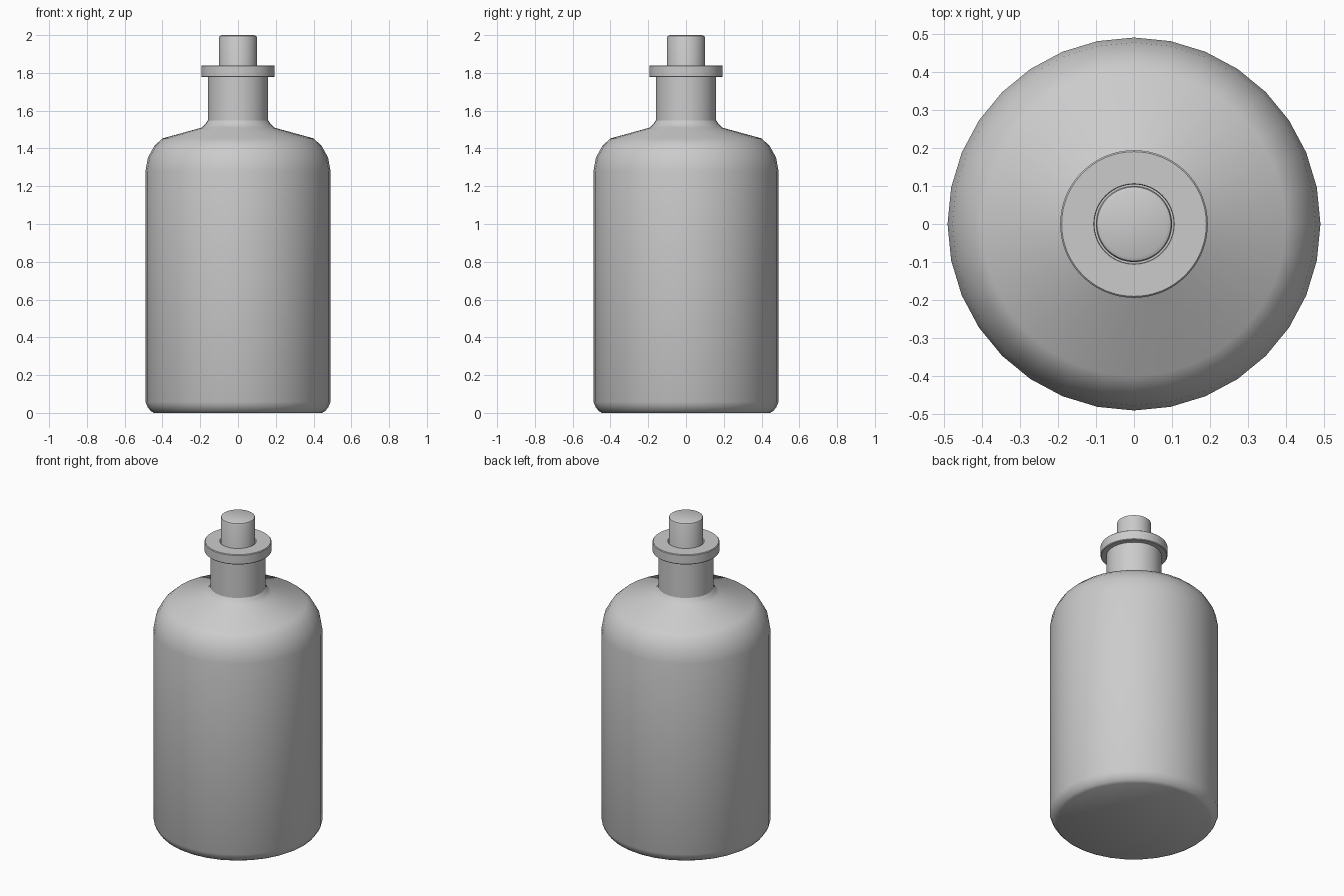
import bpy, bmesh
from math import sin, cos, pi, radians

if "Cube" in bpy.data.objects:
    bpy.data.objects.remove(bpy.data.objects["Cube"])


def lathe(name, profile, sides, angle):
    """Revolve (radius, height) points around z; radius 0 makes a pole."""
    bm = bmesh.new()
    rings = []
    for r, z in profile:
        if r == 0:
            rings.append([bm.verts.new((0, 0, z))] * sides)
        else:
            rings.append([bm.verts.new((r * cos(2 * pi * i / sides),
                                        r * sin(2 * pi * i / sides), z))
                          for i in range(sides)])
    for a, b in zip(rings, rings[1:]):
        for i in range(sides):
            j = (i + 1) % sides
            bm.faces.new(list(dict.fromkeys((a[i], a[j], b[j], b[i]))))
    bmesh.ops.recalc_face_normals(bm, faces=bm.faces)
    mesh = bpy.data.meshes.new(name)
    bm.to_mesh(mesh)
    bm.free()
    obj = bpy.data.objects.new(name, mesh)
    bpy.context.collection.objects.link(obj)
    bpy.ops.object.select_all(action='DESELECT')
    obj.select_set(True)
    bpy.context.view_layer.objects.active = obj
    bpy.ops.object.shade_smooth_by_angle(angle=radians(angle))
    return obj


# Bottle body: base, wall, rounded shoulder
lathe("bottle_body", [
    (0, 0), (0.445, 0), (0.462, 0.01), (0.478, 0.03), (0.49, 0.058),
    (0.49, 1.28), (0.477, 1.352), (0.442, 1.415), (0.40, 1.453),
    (0.193, 1.51), (0.172, 1.53), (0.158, 1.552)], 32, 40)

# Neck, with a bore for the stopper
lathe("bottle_neck", [
    (0.16, 1.54), (0.16, 1.785)], 64, 40)

# Lip ring with softened edges and open mouth
lathe("bottle_lip", [
    (0.158, 1.777), (0.19, 1.777), (0.194, 1.781), (0.194, 1.836),
    (0.19, 1.84), (0.106, 1.84), (0.104, 1.837), (0.104, 1.65), (0, 1.65)],
    64, 30)

# Stopper
lathe("stopper", [
    (0, 1.66), (0.1, 1.66), (0.1, 1.988), (0.097, 1.995), (0.087, 2.0), (0, 2.0)],
    64, 30)
